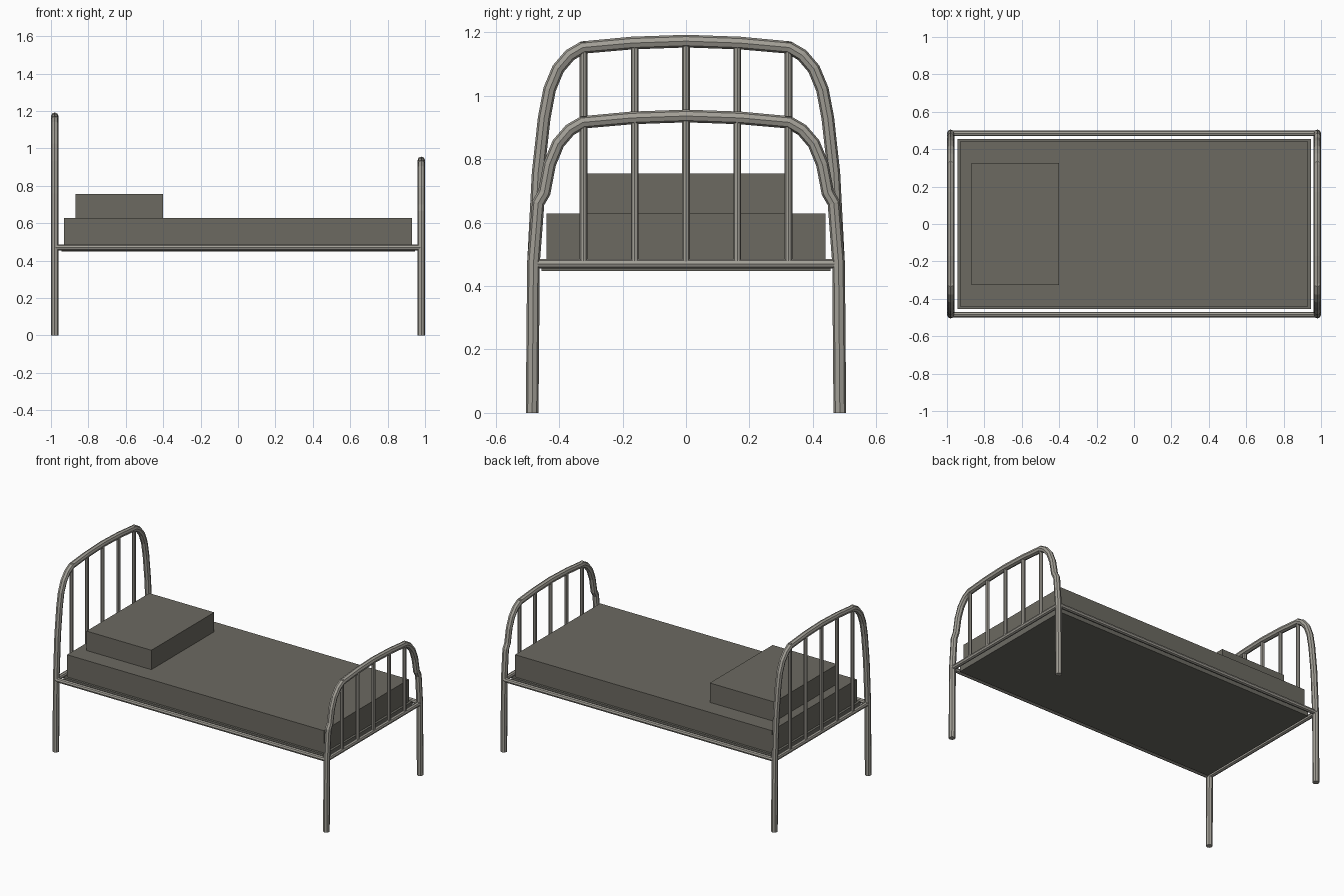
import bpy
from mathutils import Vector

if "Cube" in bpy.data.objects:
    bpy.data.objects.remove(bpy.data.objects["Cube"])


def material(name, rgb):
    m = bpy.data.materials.new(name)
    m.diffuse_color = (*rgb, 1)
    m.use_nodes = True
    m.node_tree.nodes["Principled BSDF"].inputs["Base Color"].default_value = m.diffuse_color
    return m


METAL = material("grey metal", (0.36, 0.345, 0.305))
CLOTH = material("dark warm grey cloth", (0.15, 0.143, 0.12))
BASE = material("dark base", (0.15, 0.145, 0.125))


def tube(name, points, radius):
    """Eight-sided capped tube along a path."""
    cu = bpy.data.curves.new(name, 'CURVE')
    cu.dimensions = '3D'
    cu.bevel_depth = radius
    cu.bevel_resolution = 2
    cu.use_fill_caps = True
    sp = cu.splines.new('POLY')
    sp.points.add(len(points) - 1)
    for p, co in zip(sp.points, points):
        p.co = (*co, 1)
    sp.use_smooth = False
    cu.materials.append(METAL)
    ob = bpy.data.objects.new(name, cu)
    bpy.context.collection.objects.link(ob)
    bpy.ops.object.select_all(action='DESELECT')
    ob.select_set(True)
    bpy.context.view_layer.objects.active = ob
    bpy.ops.object.convert(target='MESH')
    return bpy.context.object


def box(name, lo, hi, mat):
    lo, hi = Vector(lo), Vector(hi)
    bpy.ops.mesh.primitive_cube_add(size=1, location=(lo + hi) / 2)
    ob = bpy.context.object
    ob.name = name
    ob.scale = hi - lo
    ob.data.materials.append(mat)


RAIL_Z = 0.47
# half of the headboard arch as (y, z), floor to crown
ARCH = [(0.485, 0), (0.481, 0.47), (0.466, 0.79), (0.447, 0.93), (0.430, 1.02),
        (0.403, 1.085), (0.366, 1.128), (0.325, 1.152), (0.17, 1.166)]


def bed_end(label, x, drop):
    # bent frame: the part above the rail is lowered for the footboard
    k = (1.172 - drop - RAIL_Z) / (1.172 - RAIL_Z)

    def fit(z):
        if z > 0.9:
            return z - drop
        return z if z <= RAIL_Z else RAIL_Z + (z - RAIL_Z) * k * 0.9
    half = [(y, fit(z)) for y, z in ARCH]
    path = half + [(0, 1.172 - drop)] + [(-y, z) for y, z in reversed(half)]
    tube(label + "_frame", [(x, y, z) for y, z in path], 0.02)
    # upright bars and cross rail
    for i, (y, top) in enumerate([(-0.323, 1.17), (-0.162, 1.165), (0, 1.172),
                                  (0.162, 1.165), (0.323, 1.17)]):
        tube(f"{label}_bar_{i + 1}", [(x, y, RAIL_Z), (x, y, top - drop)], 0.012)
    tube(label + "_cross_rail", [(x, -0.485, RAIL_Z), (x, 0.485, RAIL_Z)], 0.015)


bed_end("headboard", -0.98, 0)
bed_end("footboard", 0.98, 0.236)

# long side rails
for side, y in (("front", -0.485), ("back", 0.485)):
    tube(side + "_side_rail", [(-0.98, y, RAIL_Z), (0.98, y, RAIL_Z)], 0.015)

# base, mattress and pillow
box("bed_base", (-0.945, -0.455, 0.448), (0.945, 0.455, 0.482), BASE)
box("mattress", (-0.93, -0.44, 0.482), (0.93, 0.44, 0.628), CLOTH)
box("pillow", (-0.87, -0.325, 0.628), (-0.40, 0.325, 0.755), CLOTH)
